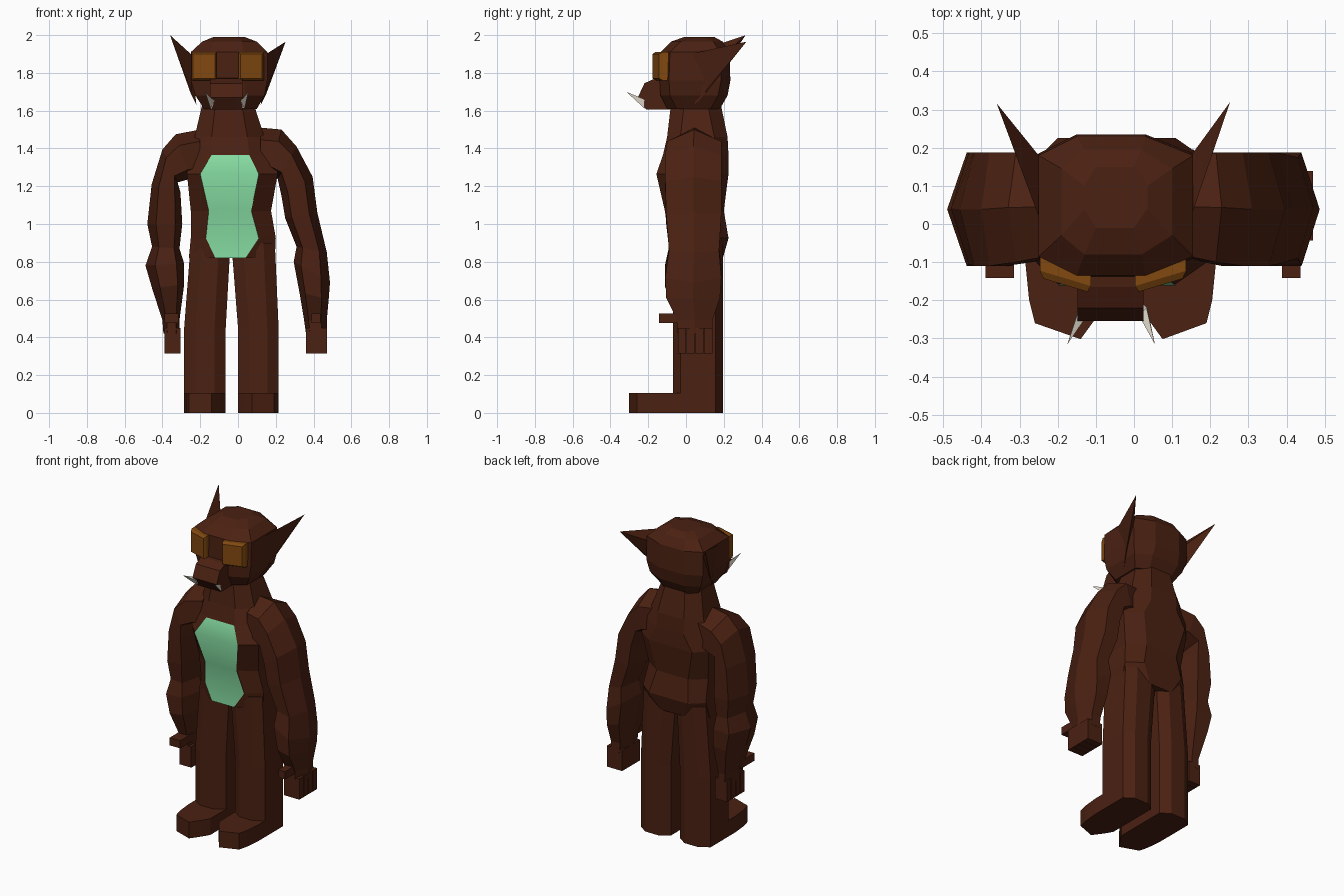
import bpy, bmesh
from mathutils import Vector


def material(name, rgb):
    m = bpy.data.materials.new(name)
    m.diffuse_color = (*rgb, 1)
    return m


BROWN = material("brown_hide", (0.07, 0.015, 0.006))
AMBER = material("amber_eye", (0.22, 0.066, 0.005))
GREEN = material("green_belly", (0.24, 0.72, 0.36))
IVORY = material("ivory", (0.75, 0.70, 0.60))


def make(name, bm, mat):
    bmesh.ops.recalc_face_normals(bm, faces=bm.faces)
    me = bpy.data.meshes.new(name)
    bm.to_mesh(me)
    bm.free()
    me.materials.append(mat)
    ob = bpy.data.objects.new(name, me)
    bpy.context.collection.objects.link(ob)
    return ob


def loft(name, rings, mat=BROWN):
    bm = bmesh.new()
    vs = [[bm.verts.new(p) for p in r] for r in rings]
    n = len(vs[0])
    for a, b in zip(vs, vs[1:]):
        for i in range(n):
            j = (i + 1) % n
            bm.faces.new((a[i], a[j], b[j], b[i]))
    bm.faces.new(vs[0])
    bm.faces.new(vs[-1])
    return make(name, bm, mat)


def octagon(z, x0, x1, y0, y1, f0, f1, c=0.05):
    # rectangle with cut corners; f0..f1 is the flat front/back span
    return [(f0, y0, z), (f1, y0, z), (x1, y0 + c, z), (x1, y1 - c, z),
            (f1, y1, z), (f0, y1, z), (x0, y1 - c, z), (x0, y0 + c, z)]


def hexagon(xo, zo, xi, zi, y0, y1):
    # arm section with a ridge on the outer and inner side
    o, i, m = Vector((xo, 0, zo)), Vector((xi, 0, zi)), (y0 + y1) / 2
    out = []
    for t, y in ((0, m), (0.25, y0), (0.8, y0), (1, m), (0.8, y1), (0.25, y1)):
        p = o.lerp(i, t)
        out.append((p.x, y, p.z))
    return out


def box(name, lo, hi):
    return loft(name, [[(lo[0], lo[1], z), (hi[0], lo[1], z), (hi[0], hi[1], z), (lo[0], hi[1], z)]
                       for z in (lo[2], hi[2])])


def spike(name, base, tip, mat):
    bm = bmesh.new()
    b = [bm.verts.new(p) for p in base]
    t = bm.verts.new(tip)
    bm.faces.new(b)
    for i in range(len(b)):
        bm.faces.new((b[i], b[(i + 1) % len(b)], t))
    return make(name, bm, mat)


# torso and neck: z, x0, x1, y0, y1, flat front span
torso = [(0.82, -0.26, 0.195, -0.095, 0.195, -0.12, 0.04),
         (0.925, -0.25, 0.20, -0.092, 0.225, -0.17, 0.11),
         (1.07, -0.25, 0.175, -0.112, 0.20, -0.155, 0.07),
         (1.265, -0.27, 0.21, -0.157, 0.225, -0.20, 0.11),
         (1.365, -0.27, 0.20, -0.122, 0.225, -0.14, 0.06),
         (1.46, -0.23, 0.14, -0.10, 0.22, -0.14, 0.05),
         (1.63, -0.19, 0.085, -0.08, 0.185, -0.12, 0.02)]
loft("torso", [octagon(*s, c=0.07) for s in torso])

# belly patch follows the torso front
bm = bmesh.new()
rows = [[bm.verts.new((x, s[3] - 0.004, s[0])) for x in s[5:7]] for s in torso[:5]]
for a, b in zip(rows, rows[1:]):
    bm.faces.new((a[0], a[1], b[1], b[0]))
belly = make("belly_patch", bm, GREEN)
for p in belly.data.polygons:
    p.use_smooth = True

# legs and feet
for side, top, low in (("left", (-0.25, -0.04), (-0.285, -0.065)),
                       ("right", (-0.035, 0.195), (0.0, 0.215))):
    rings = []
    for z, (a, b) in ((0.0, low), (0.45, low), (0.9, top)):
        rings.append(octagon(z, a, b, -0.07, 0.195, a + 0.06, b - 0.06, 0.04))
    loft(side + "_leg", rings)
    s = -1 if side == "left" else 1
    inner, outer = (low[1], low[0]) if s < 0 else low
    outline = [(inner, 0.1), (inner, -0.19), (inner + s * 0.03, -0.24), (inner + s * 0.075, -0.302),
               (outer - s * 0.025, -0.26), (outer - s * 0.01, -0.2), (outer, -0.1), (outer, 0.1)]
    loft(side + "_foot", [[(x, y, z) for x, y in outline] for z in (0.0, 0.105)])

# arms: outer x,z, inner x,z, front and back y
loft("left_arm", [hexagon(*s) for s in (
    (-0.20, 1.50, -0.20, 1.25, -0.08, 0.17),
    (-0.33, 1.475, -0.25, 1.24, -0.10, 0.187),
    (-0.40, 1.395, -0.32, 1.22, -0.11, 0.187),
    (-0.457, 1.21, -0.305, 1.17, -0.11, 0.187),
    (-0.48, 1.0, -0.295, 1.0, -0.105, 0.187),
    (-0.455, 0.88, -0.31, 0.87, -0.09, 0.175),
    (-0.49, 0.78, -0.285, 0.79, -0.11, 0.187),
    (-0.455, 0.66, -0.285, 0.68, -0.11, 0.18),
    (-0.40, 0.49, -0.31, 0.49, -0.045, 0.14),
    (-0.395, 0.42, -0.31, 0.42, -0.045, 0.14))])
loft("right_arm", [hexagon(*s) for s in (
    (0.12, 1.51, 0.12, 1.25, -0.08, 0.17),
    (0.23, 1.50, 0.17, 1.25, -0.10, 0.187),
    (0.31, 1.41, 0.21, 1.24, -0.11, 0.187),
    (0.395, 1.25, 0.23, 1.15, -0.11, 0.187),
    (0.42, 1.06, 0.25, 1.03, -0.105, 0.187),
    (0.47, 0.85, 0.31, 0.88, -0.09, 0.175),
    (0.487, 0.69, 0.295, 0.80, -0.11, 0.187),
    (0.48, 0.60, 0.325, 0.64, -0.105, 0.18),
    (0.47, 0.49, 0.35, 0.49, -0.045, 0.14),
    (0.47, 0.42, 0.36, 0.42, -0.045, 0.14))])

# fingers and thumbs
for side, x0, x1, t0, t1 in (("left", -0.39, -0.305, -0.39, -0.315),
                             ("right", 0.36, 0.47, 0.388, 0.437)):
    for i in range(4):
        y = -0.043 + i * 0.046
        box(f"{side}_finger_{i + 1}", (x0, y, 0.315), (x1, y + 0.044, 0.45))
    box(side + "_thumb", (t0, -0.142, 0.475), (t1, 0.0, 0.525))

# head
loft("head", [octagon(*s) for s in (
    (1.61, -0.18, 0.10, -0.10, 0.18, -0.13, 0.03),
    (1.68, -0.225, 0.14, -0.135, 0.22, -0.15, 0.04),
    (1.76, -0.25, 0.155, -0.14, 0.235, -0.15, 0.03),
    (1.91, -0.25, 0.155, -0.135, 0.23, -0.15, 0.03),
    (1.965, -0.19, 0.10, -0.08, 0.195, -0.13, 0.02),
    (1.99, -0.13, 0.035, -0.01, 0.15, -0.10, 0.0))])

# muzzle
profile = [(-0.1, 1.775), (-0.165, 1.77), (-0.22, 1.745), (-0.255, 1.67), (-0.21, 1.605), (-0.08, 1.605)]
loft("muzzle", [[(x, y, z) for y, z in profile] for x in (-0.148, 0.025)])

# eyes, ears and tusks
CX = -0.055
for side, s in (("left", -1), ("right", 1)):
    rings = []
    for k, d in ((1.0, 0.06), (1.0, -0.022), (0.86, -0.04)):
        ring = []
        for u, v in ((-1, -1), (1, -1), (1, 1), (-1, 1)):
            w = 0.125 + u * 0.067 * k
            ring.append((CX + s * w, -0.14 + 0.3 * (w - 0.06) + d, 1.835 + v * 0.075 * k))
        rings.append(ring)
    loft(side + "_eye", rings, AMBER)
    edge = -0.25 if s < 0 else 0.15
    tip = (-0.36, 0.316, 2.0) if s < 0 else (0.252, 0.32, 1.965)
    spike(side + "_ear", [(edge, 0.02, 1.90), (edge - s * 0.03, 0.05, 1.63),
                          (edge, 0.10, 1.69), (edge, 0.18, 1.88)], tip, BROWN)
    tx = CX + s * 0.068
    spike(side + "_tusk", [(tx, -0.20, 1.61), (tx + s * 0.022, -0.22, 1.612),
                           (tx + s * 0.02, -0.22, 1.66), (tx, -0.24, 1.65)],
          (CX - 0.005 + s * 0.115, -0.316, 1.70), IVORY)
